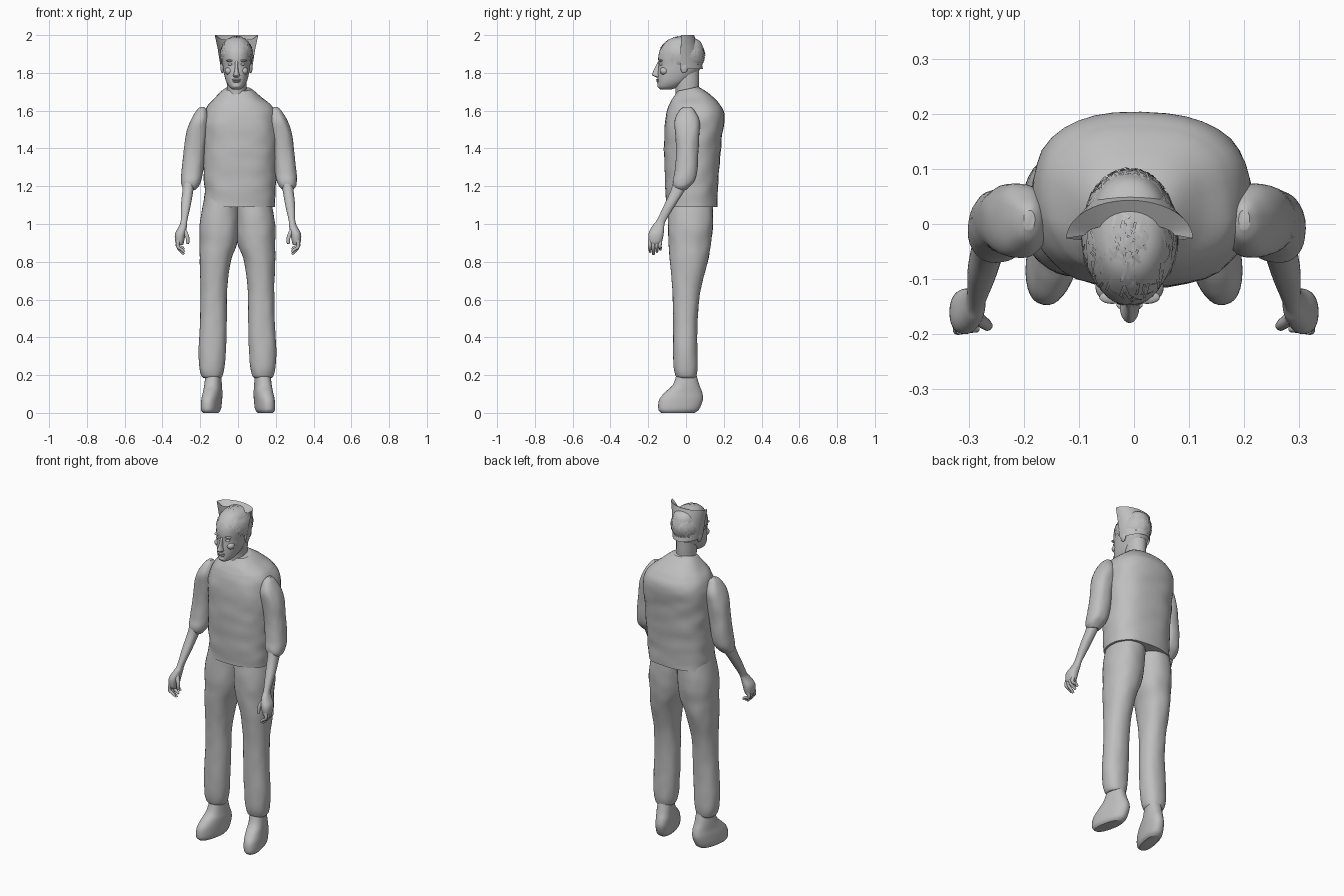
import bpy, bmesh, math, random
from mathutils import Vector, noise

random.seed(4)
default_cube = bpy.data.objects.get("Cube")
if default_cube:
    bpy.data.objects.remove(default_cube)

grey = bpy.data.materials.new("plain_grey")
grey.use_nodes = True
colour = (0.52, 0.52, 0.52, 1)
grey.diffuse_color = colour
grey.node_tree.nodes["Principled BSDF"].inputs["Base Color"].default_value = colour

HEAD_X = -0.008
SIDES = (("left", 1), ("right", -1))
parts = []


def finish(name, bm, recalc=True):
    """Turn a bmesh into a smooth shaded object."""
    if recalc:
        bmesh.ops.recalc_face_normals(bm, faces=bm.faces)
    mesh = bpy.data.meshes.new(name)
    bm.to_mesh(mesh)
    bm.free()
    mesh.materials.append(grey)
    obj = bpy.data.objects.new(name, mesh)
    bpy.context.collection.objects.link(obj)
    parts.append(obj)
    return obj


def spline(a, b, c, d, t):
    """Catmull-Rom blend of four sections."""
    return [q + t / 2 * (r - p + t * (2 * p - 5 * q + 4 * r - s + t * (3 * (q - r) + s - p)))
            for p, q, r, s in zip(a, b, c, d)]


def loft(name, sections, side=1, shift=0.0, power=2.3, turn=0.0, pivot=0.0,
         tilt=None, wrinkle=0.0, seg=36, steps=5):
    """Skin rings given as (z, x low, x high, y front, y back)."""
    rings, last = [], len(sections) - 1
    for i in range(last):
        quad = [sections[min(max(i + k, 0), last)] for k in (-1, 0, 1, 2)]
        rings += [spline(*quad, j / steps) for j in range(steps)]
    rings.append(sections[-1])
    bm, loops = bmesh.new(), []
    for z, x0, x1, y0, y1 in rings:
        loop = []
        for k in range(seg):
            a = math.tau * k / seg
            c, s = math.cos(a), math.sin(a)
            fold = 1 + wrinkle * noise.noise(Vector((c * 2 + side, s * 2, z * 14)))
            px = (x0 + x1) / 2 + (x1 - x0) / 2 * math.copysign(abs(c) ** (2 / power), c) * fold
            py = (y0 + y1) / 2 + (y1 - y0) / 2 * math.copysign(abs(s) ** (2 / power), s) * fold
            dx = px - pivot
            x = pivot + dx * math.cos(turn) - py * math.sin(turn)
            y = dx * math.sin(turn) + py * math.cos(turn)
            lift = tilt(z) * (py - (y0 + y1) / 2) if tilt else 0
            loop.append(bm.verts.new((side * x + shift, y, z + lift)))
        loops.append(loop)
    for low, high in zip(loops, loops[1:]):
        for k in range(seg):
            n = (k + 1) % seg
            bm.faces.new((low[k], low[n], high[n], high[k]))
    bm.faces.new(loops[0])
    bm.faces.new(loops[-1])
    return finish(name, bm)


def blob(name, centre, radii):
    """Squashed sphere."""
    bm = bmesh.new()
    bmesh.ops.create_uvsphere(bm, u_segments=20, v_segments=12, radius=1)
    bmesh.ops.scale(bm, vec=radii, verts=bm.verts)
    bmesh.ops.translate(bm, vec=centre, verts=bm.verts)
    return finish(name, bm)


def tube(name, points, radius, ends=1.0):
    """Round curve through points, narrowed at its tip."""
    curve = bpy.data.curves.new(name, "CURVE")
    curve.dimensions = "3D"
    curve.bevel_depth, curve.bevel_resolution = radius, 3
    curve.resolution_u, curve.use_fill_caps = 5, True
    path = curve.splines.new("BEZIER")
    path.bezier_points.add(len(points) - 1)
    for i, (bp, co) in enumerate(zip(path.bezier_points, points)):
        bp.co = co
        bp.handle_left_type = bp.handle_right_type = "AUTO"
        bp.radius = 1 + (ends - 1) * i / (len(points) - 1)
    curve.materials.append(grey)
    obj = bpy.data.objects.new(name, curve)
    bpy.context.collection.objects.link(obj)


# Shirt body and collar
loft("shirt_body", [
    (1.09, -.18, .195, -.105, .165), (1.2, -.18, .2, -.11, .17), (1.35, -.183, .207, -.115, .18),
    (1.5, -.187, .212, -.115, .197), (1.58, -.18, .203, -.105, .203), (1.63, -.158, .175, -.09, .18),
    (1.67, -.12, .125, -.075, .135), (1.7, -.09, .09, -.055, .09), (1.715, -.07, .07, -.045, .06)],
    power=2.5, wrinkle=0.035, steps=8, tilt=lambda z: max(0, z - 1.63) * 2.5)
arc = [math.radians(a) for a in range(-60, 241, 30)]
tube("collar", [(.068 * math.cos(a), .008 + .056 * math.sin(a), 1.7 + .018 * math.sin(a)) for a in arc], .01)

# Arms, hands, legs and feet, one of each per side
for word, s in SIDES:
    loft(word + "_sleeve", [
        (1.62, .185, .205, -.01, .025), (1.6, .17, .225, -.035, .045), (1.55, .16, .255, -.06, .07),
        (1.48, .165, .28, -.058, .072), (1.38, .18, .293, -.052, .065), (1.28, .19, .304, -.06, .06),
        (1.23, .2, .306, -.07, .047), (1.2, .212, .302, -.066, .022), (1.18, .23, .285, -.05, 0)],
        s, .005, wrinkle=0.04)
    loft(word + "_forearm", [
        (1.25, .225, .29, -.06, .035), (1.18, .236, .294, -.08, -.005), (1.1, .25, .302, -.116, -.056),
        (1.02, .268, .303, -.155, -.105), (.99, .27, .312, -.178, -.115), (.95, .277, .333, -.198, -.118),
        (.91, .285, .333, -.198, -.126), (.89, .29, .325, -.19, -.14)], s)
    for i, finger in enumerate(("index", "middle", "ring", "little")):
        y = -.19 + .018 * i
        tip = .84 + .012 * abs(i - 1)
        tube(f"{word}_{finger}_finger",
             [(s * .315, y, .915), (s * .318, y - .002, .88), (s * .298, y, tip + .012), (s * .285, y, tip)],
             .0105, .65)
    tube(word + "_thumb", [(s * .285, -.17, .965), (s * .268, -.183, .93), (s * .266, -.185, .895)], .0125, .65)
    loft(word + "_trouser_leg", [
        (1.14, -.01, .175, -.085, .14), (1, -.008, .2, -.095, .142), (.9, .001, .2, -.092, .132),
        (.8, .035, .2, -.085, .115), (.65, .055, .195, -.072, .077), (.5, .056, .197, -.068, .062),
        (.35, .06, .205, -.068, .06), (.25, .067, .203, -.066, .062), (.2, .078, .192, -.056, .056),
        (.185, .09, .18, -.045, .048)], s, -.003, power=2.2, wrinkle=0.03)
    loft(word + "_foot", [
        (0, .1, .17, -.135, .045), (.02, .088, .182, -.15, .07), (.07, .085, .182, -.145, .09),
        (.11, .085, .178, -.112, .086), (.15, .088, .176, -.07, .07), (.22, .09, .17, -.045, .05)],
        s, turn=math.radians(12), pivot=.13)

# Neck and head
loft("neck", [(1.62, -.075, .06, -.06, .085), (1.7, -.06, .045, -.055, .07),
              (1.76, -.06, .045, -.065, .07), (1.82, -.06, .045, -.06, .07)], power=2)
skull = [(1.712, .018, -.135, -.08), (1.725, .037, -.148, -.04), (1.755, .055, -.15, .01),
         (1.8, .067, -.149, .06), (1.84, .073, -.145, .085), (1.88, .077, -.147, .093),
         (1.92, .077, -.138, .093), (1.96, .066, -.11, .08), (1.982, .045, -.08, .05), (1.99, .015, -.04, .01)]
loft("head", [(z, HEAD_X - r, HEAD_X + r, front, back) for z, r, front, back in skull], power=2.2)

# Facial features
nose = [(1.775, .009, -.155), (1.782, .017, -.17), (1.79, .017, -.18), (1.81, .011, -.173),
        (1.84, .008, -.159), (1.86, .01, -.148)]
loft("nose", [(z, HEAD_X - r, HEAD_X + r, front, -.125) for z, r, front in nose], power=2, seg=20)
blob("upper_lip", (HEAD_X, -.147, 1.764), (.024, .011, .005))
blob("lower_lip", (HEAD_X, -.146, 1.755), (.021, .011, .006))
blob("chin", (HEAD_X, -.136, 1.732), (.024, .016, .014))
for word, s in SIDES:
    blob(word + "_eye", (HEAD_X + s * .031, -.13, 1.846), (.014, .012, .008))
    blob(word + "_brow", (HEAD_X + s * .032, -.133, 1.865), (.023, .012, .006))
    blob(word + "_cheek", (HEAD_X + s * .04, -.115, 1.81), (.022, .024, .02))
    blob(word + "_ear", (HEAD_X + s * .075, -.01, 1.83), (.01, .02, .032))


# Hair cap, trimmed along a hairline that drops towards the nape
HAIR_CENTRE = Vector((HEAD_X, -.021, 1.893))
HAIR_SIZE = Vector((.087, .12, .1))


def hairline(y):
    return 1.91 - .13 * min(max((y + .11) / .13, 0), 1)


bm = bmesh.new()
bmesh.ops.create_uvsphere(bm, u_segments=48, v_segments=32, radius=1)
for v in bm.verts:
    v.co = HAIR_CENTRE + v.co * HAIR_SIZE * (1 + .03 * noise.noise(v.co * 9))
below = [f for f in bm.faces
         if f.calc_center_median().z < hairline(f.calc_center_median().y) + random.uniform(-.012, .012)]
bmesh.ops.delete(bm, geom=below, context="FACES")
finish("hair_cap", bm, recalc=False)

# Loose crossing strands laid over the cap
bm = bmesh.new()
made = 0
while made < 260:
    way = Vector([random.gauss(0, 1) for _ in range(3)]).normalized()
    root = HAIR_CENTRE + way * HAIR_SIZE
    if root.z < hairline(root.y):
        continue
    run = (way.cross(Vector((1, 0, 0))) * random.choice((-1, 1))
           + way.orthogonal() * random.uniform(-.8, .8)).normalized()
    across = way.cross(run) * .0025
    rows = []
    for t in (0, .16, .32):
        p = HAIR_CENTRE + (way + run * t).normalized() * HAIR_SIZE * (1.015 + .06 * t)
        rows.append([])
        for q in (p - across, p + across):
            q.z = min(q.z, 2.0)
            rows[-1].append(bm.verts.new(q))
    for a, b in zip(rows, rows[1:]):
        bm.faces.new((a[0], a[1], b[1], b[0]))
    made += 1
finish("hair_strands", bm, recalc=False)

# Flared band around the back of the head: half width, tip y, apex y, z
band = [(.08, -.02, .0, 1.975), (.115, -.026, .043, 2.0), (.1, -.028, .066, 1.93), (.082, -.03, .09, 1.82)]
bm, rows = bmesh.new(), []
for half, tip, apex, z in band:
    angles = [math.pi * k / 24 for k in range(25)]
    rows.append([bm.verts.new((HEAD_X + half * math.cos(a), tip + (apex - tip) * math.sin(a), z)) for a in angles])
for a, b in zip(rows, rows[1:]):
    for k in range(24):
        bm.faces.new((a[k], a[k + 1], b[k + 1], b[k]))
finish("head_band", bm)

# Smooth shading with sharp creases kept
bpy.ops.object.select_all(action="DESELECT")
for obj in parts:
    obj.select_set(True)
bpy.context.view_layer.objects.active = parts[0]
bpy.ops.object.shade_smooth_by_angle(angle=math.radians(40))
